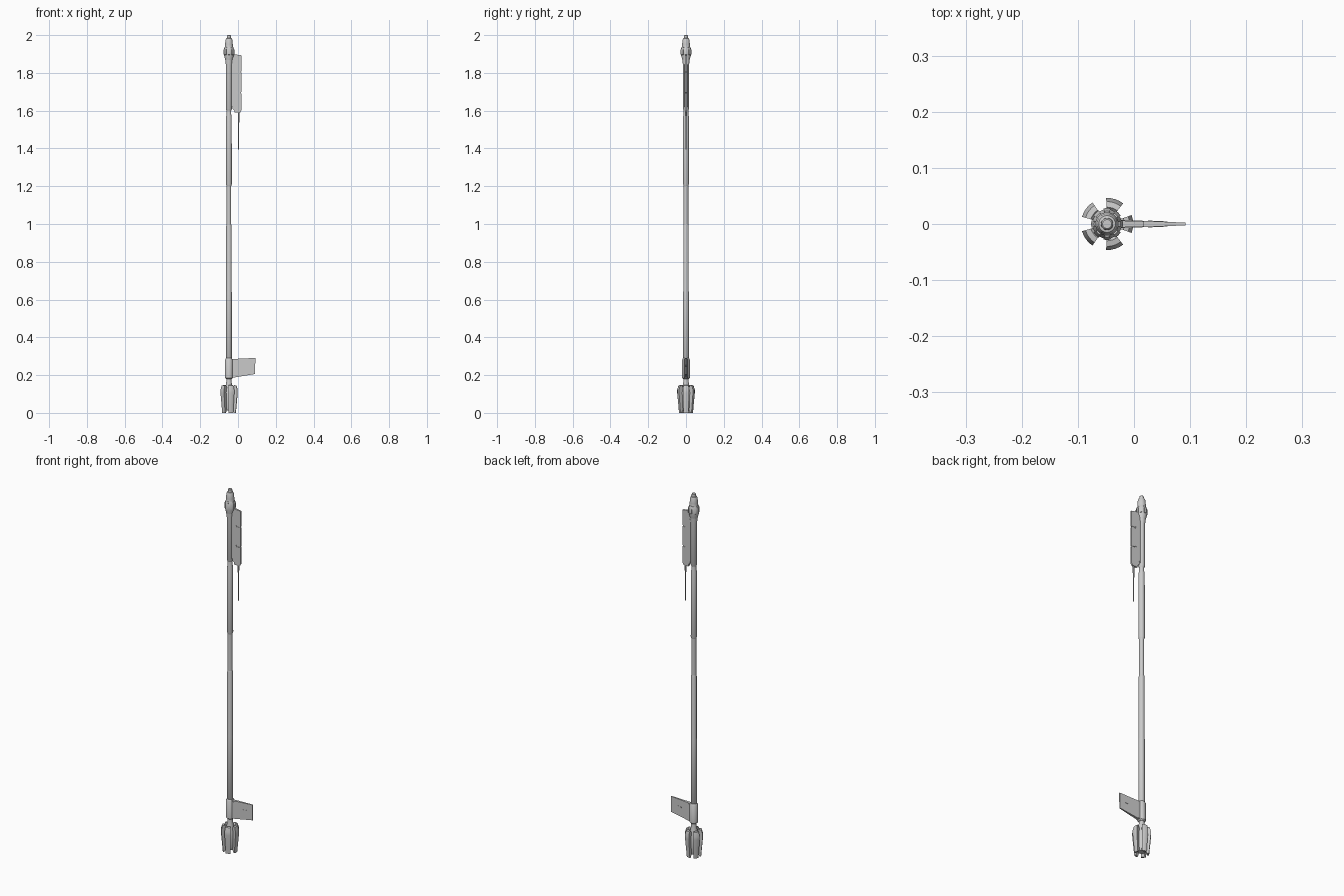
import bpy, bmesh, math

if "Cube" in bpy.data.objects:
    bpy.data.objects.remove(bpy.data.objects["Cube"])

CX = -0.048  # staff axis


def finish(name, bm, smooth=False):
    bmesh.ops.remove_doubles(bm, verts=bm.verts, dist=1e-6)
    bmesh.ops.recalc_face_normals(bm, faces=bm.faces)
    me = bpy.data.meshes.new(name)
    bm.to_mesh(me)
    bm.free()
    ob = bpy.data.objects.new(name, me)
    bpy.context.collection.objects.link(ob)
    if smooth:
        bpy.context.view_layer.objects.active = ob
        ob.select_set(True)
        bpy.ops.object.shade_smooth_by_angle(angle=math.radians(35))
        ob.select_set(False)
    return ob


def lathe(name, profile, n=12, smooth=True):
    """Closed turned solid around the staff axis from (radius, z) points."""
    bm = bmesh.new()
    rings = [[bm.verts.new((CX + r * math.cos(2 * math.pi * (k + .5) / n),
                            r * math.sin(2 * math.pi * (k + .5) / n), z))
              for k in range(n)] for r, z in profile]
    for a, b in zip(rings, rings[1:]):
        for k in range(n):
            bm.faces.new((a[k], a[(k + 1) % n], b[(k + 1) % n], b[k]))
    bm.faces.new(rings[0])
    bm.faces.new(rings[-1])
    return finish(name, bm, smooth)


def wedge(name, profile, angle, half, steps=4):
    """Closed (radius, z) profile swept through a small arc."""
    bm = bmesh.new()
    rows = []
    for s in range(steps + 1):
        t = angle - half + 2 * half * s / steps
        rows.append([bm.verts.new((CX + r * math.cos(t), r * math.sin(t), z))
                     for r, z in profile])
    m = len(profile)
    for a, b in zip(rows, rows[1:]):
        for k in range(m):
            bm.faces.new((a[k], a[(k + 1) % m], b[(k + 1) % m], b[k]))
    bm.faces.new(rows[0])
    bm.faces.new(rows[-1])
    return finish(name, bm, True)


def slab(name, outline, thick):
    """Plate from an (x, z) outline; thick(x) gives the half thickness."""
    bm = bmesh.new()
    f = [bm.verts.new((x, -thick(x), z)) for x, z in outline]
    b = [bm.verts.new((x, thick(x), z)) for x, z in outline]
    m = len(outline)
    for k in range(m):
        bm.faces.new((f[k], f[(k + 1) % m], b[(k + 1) % m], b[k]))
    bm.faces.new(f)
    bm.faces.new(b)
    return finish(name, bm)


# Shaft with stepped sections
lathe("lower_shaft", [(.012, .12), (.012, .285), (.0155, .29), (.0155, .64),
                      (.0148, .645), (.0148, .99), (.012, 1.0)])
lathe("middle_shaft", [(.0125, .99), (.0125, 1.21)])
lathe("upper_shaft", [(.0125, 1.2), (.0158, 1.21), (.0152, 1.57),
                      (.0125, 1.58), (.0125, 1.62)])
lathe("blade_sleeve", [(.0125, 1.60), (.0165, 1.608), (.0165, 1.84),
                       (.020, 1.865), (.020, 1.88)])

# Head: flared octagon, collar rings and tip
lathe("head", [(.017, 1.85), (.020, 1.87), (.0265, 1.893), (.0265, 1.925),
               (.021, 1.935), (.021, 1.95), (.0185, 1.975), (.015, 1.983),
               (.011, 1.984), (.0105, 1.997), (.008, 2.0)], n=16)
for i in range(8):
    wedge(f"head_rib_{i}", [(.018, 1.89), (.0285, 1.897), (.0285, 1.922),
                            (.023, 1.936), (.018, 1.936)],
          i * math.pi / 4, math.radians(13), 2)

# Upper blade with two slots cut in from its outer edge
outline = [(-.030, 1.61), (-.020, 1.603), (-.018, 1.59), (.011, 1.59), (.018, 1.602)]
for z in (1.695, 1.805):
    outline += [(.018, z - .003), (-.004, z - .003), (-.010, z + .006),
                (-.007, z + .009), (-.002, z + .003), (.018, z + .003)]
outline += [(.018, 1.893), (-.030, 1.90)]
slab("upper_blade", outline, lambda x: .0065 - .05 * (x + .03))
slab("blade_core", [(-.03, 1.615), (.015, 1.615), (.015, 1.885), (-.03, 1.885)],
     lambda x: .0028)
slab("blade_mount", [(-.04, 1.615), (-.026, 1.625), (-.026, 1.885), (-.04, 1.89)],
     lambda x: .0085)

# Spike below the blade
bm = bmesh.new()
bmesh.ops.create_cone(bm, cap_ends=True, segments=8, radius1=.0022,
                      radius2=.0042, depth=.20)
bmesh.ops.translate(bm, verts=bm.verts, vec=(.003, 0, 1.495))
finish("blade_spike", bm, True)

# Lower fin and its collar
lathe("fin_collar", [(.015, .18), (.021, .186), (.021, .282), (.016, .29)])
slab("fin", [(-.034, .185), (.091, .206), (.0915, .291), (-.034, .285)],
     lambda x: .008 - .045 * (x + .034))
slab("fin_root", [(-.04, .183), (-.018, .19), (-.018, .28), (-.04, .287)],
     lambda x: .010)
slab("fin_inlay", [(.025, .244), (.06, .247), (.06, .253), (.025, .250)],
     lambda x: .0088 - .045 * (x + .034))

# Base: core and five curved petals
lathe("base_core", [(.018, .012), (.024, .03), (.026, .11), (.018, .14),
                    (.014, .165), (.013, .18)], n=15)
petal = [(.020, .015), (.029, 0), (.037, 0), (.0405, .04), (.0465, .105),
         (.0465, .122), (.040, .145), (.030, .147), (.020, .135)]
for i in range(5):
    wedge(f"base_petal_{i}", petal, i * math.tau / 5, math.radians(20))
